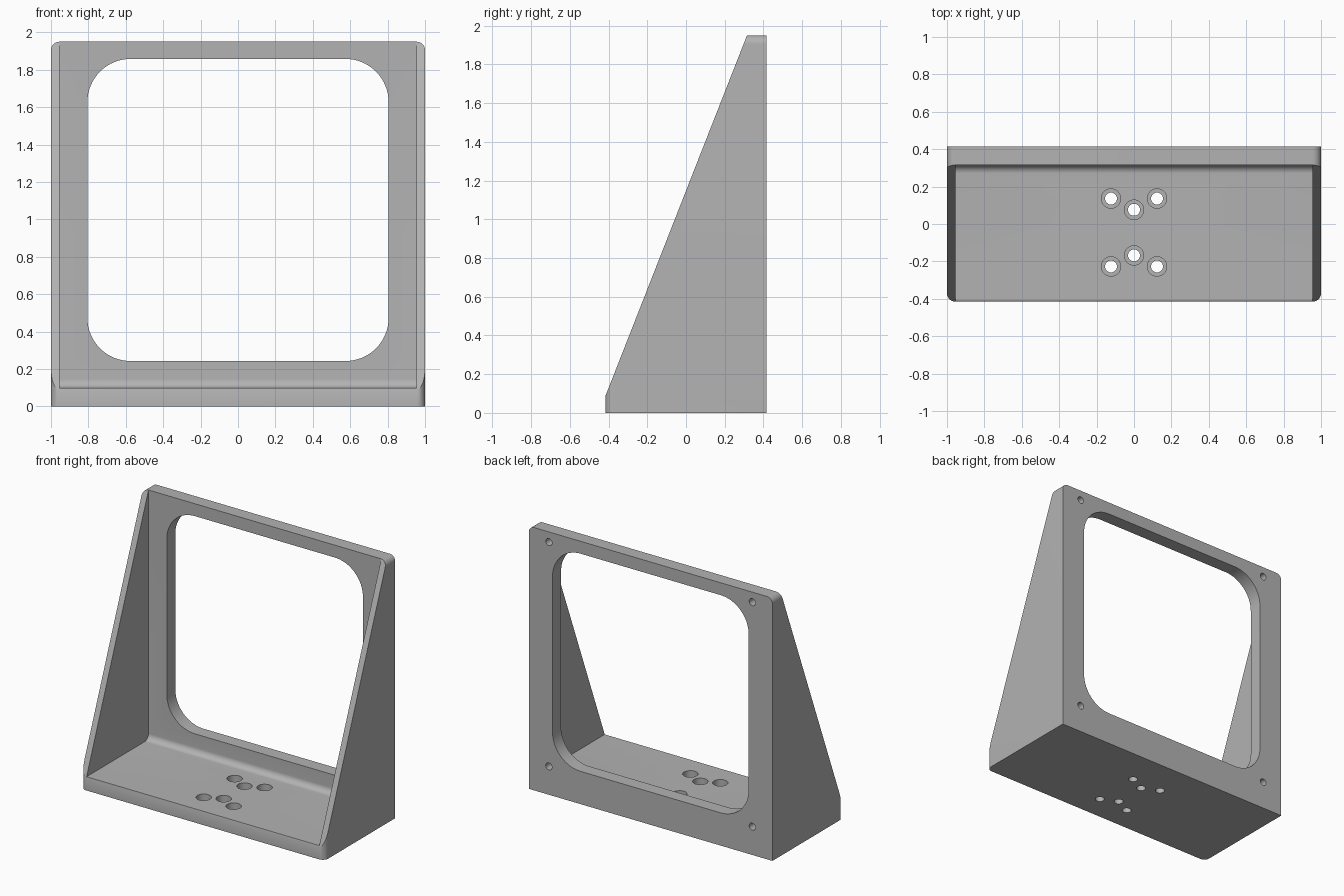
import bpy
import bmesh
from mathutils import Matrix, Vector

default = bpy.data.objects.get("Cube")
if default:
    bpy.data.objects.remove(default, do_unlink=True)

grey = bpy.data.materials.new("matte grey")
grey.use_nodes = True
grey.diffuse_color = (0.45, 0.45, 0.45, 1)
grey.node_tree.nodes["Principled BSDF"].inputs["Base Color"].default_value = (0.45, 0.45, 0.45, 1)

HEIGHT, DEPTH = 1.95, 0.415      # full height, half depth
FLOOR, PLATE = 0.1, 0.315        # floor top, front face of the back plate
INNER, ROUND = 0.955, 0.045      # inside half width, edge radius


def finish(name, bm):
    bmesh.ops.recalc_face_normals(bm, faces=bm.faces)
    mesh = bpy.data.meshes.new(name)
    bm.to_mesh(mesh)
    bm.free()
    mesh.materials.append(grey)
    obj = bpy.data.objects.new(name, mesh)
    bpy.context.collection.objects.link(obj)
    return obj


def prism(name, profile, half_width, rule, radius, segments=10):
    """Extrude a (y, z) profile along x and round the edges chosen by rule."""
    bm = bmesh.new()
    face = bm.faces.new([bm.verts.new((-half_width, y, z)) for y, z in profile])
    new = bmesh.ops.extrude_face_region(bm, geom=[face])["geom"]
    moved = [v for v in new if isinstance(v, bmesh.types.BMVert)]
    bmesh.ops.translate(bm, verts=moved, vec=(2 * half_width, 0, 0))
    bmesh.ops.recalc_face_normals(bm, faces=bm.faces)
    edges = [e for e in bm.edges if rule(e.verts[0].co, e.verts[1].co)]
    bmesh.ops.bevel(bm, geom=edges, offset=radius, segments=segments,
                    profile=0.5, affect='EDGES')
    return finish(name, bm)


def cylinder(name, centre, radius, depth, along_y=False):
    bm = bmesh.new()
    turn = Matrix.Rotation(1.5707963, 4, 'X') if along_y else Matrix()
    bmesh.ops.create_cone(bm, cap_ends=True, segments=32, radius1=radius, radius2=radius,
                          depth=depth, matrix=Matrix.Translation(Vector(centre)) @ turn)
    return finish(name, bm)


# Sloped outer body with rounded front and top corners
def outer_corner(a, b):
    same_side = a.x * b.x > 0
    front = max(a.y, b.y) < -DEPTH + 0.01
    top = min(a.z, b.z) > HEIGHT - 0.01
    return same_side and (front or top)


bracket = prism("bracket", [(-DEPTH, 0), (DEPTH, 0), (DEPTH, HEIGHT),
                            (PLATE, HEIGHT), (-DEPTH, 0.09)], 1, outer_corner, ROUND)

# Open space between the side walls, with a fillet where floor meets plate
cutters = [prism("cavity_cutter", [(-1, FLOOR), (PLATE, FLOOR), (PLATE, 3), (-1, 3)], INNER,
                 lambda a, b: min(a.y, b.y) > 0 and max(a.z, b.z) < 1, ROUND)]

# Rounded window in the back plate
cutters.append(prism("window_cutter", [(0.2, 0.243), (0.6, 0.243), (0.6, 1.858), (0.2, 1.858)],
                     0.805, lambda a, b: abs(a.y - b.y) > 0.1, 0.23, 16))

# Counterbored floor holes
for x, y in [(-0.123, 0.136), (0.123, 0.136), (0, 0.076),
             (0, -0.168), (-0.123, -0.227), (0.123, -0.227)]:
    cutters.append(cylinder("counterbore_cutter", (x, y, 0.15), 0.052, 0.2))
    cutters.append(cylinder("floor_hole_cutter", (x, y, 0), 0.032, 0.4))

# Blind screw holes in the back of the plate
for x in (-0.835, 0.835):
    for z in (0.21, 1.875):
        cutters.append(cylinder("screw_hole_cutter", (x, DEPTH, z), 0.026, 0.15, True))

bpy.ops.object.select_all(action='DESELECT')
bpy.context.view_layer.objects.active = bracket
bracket.select_set(True)
for cutter in cutters:
    cutter.hide_render = True
    mod = bracket.modifiers.new("cut", 'BOOLEAN')
    mod.operation, mod.solver, mod.object = 'DIFFERENCE', 'EXACT', cutter
    bpy.ops.object.modifier_apply(modifier=mod.name)
    bpy.data.objects.remove(cutter, do_unlink=True)

bpy.ops.object.shade_smooth_by_angle(angle=0.5)
